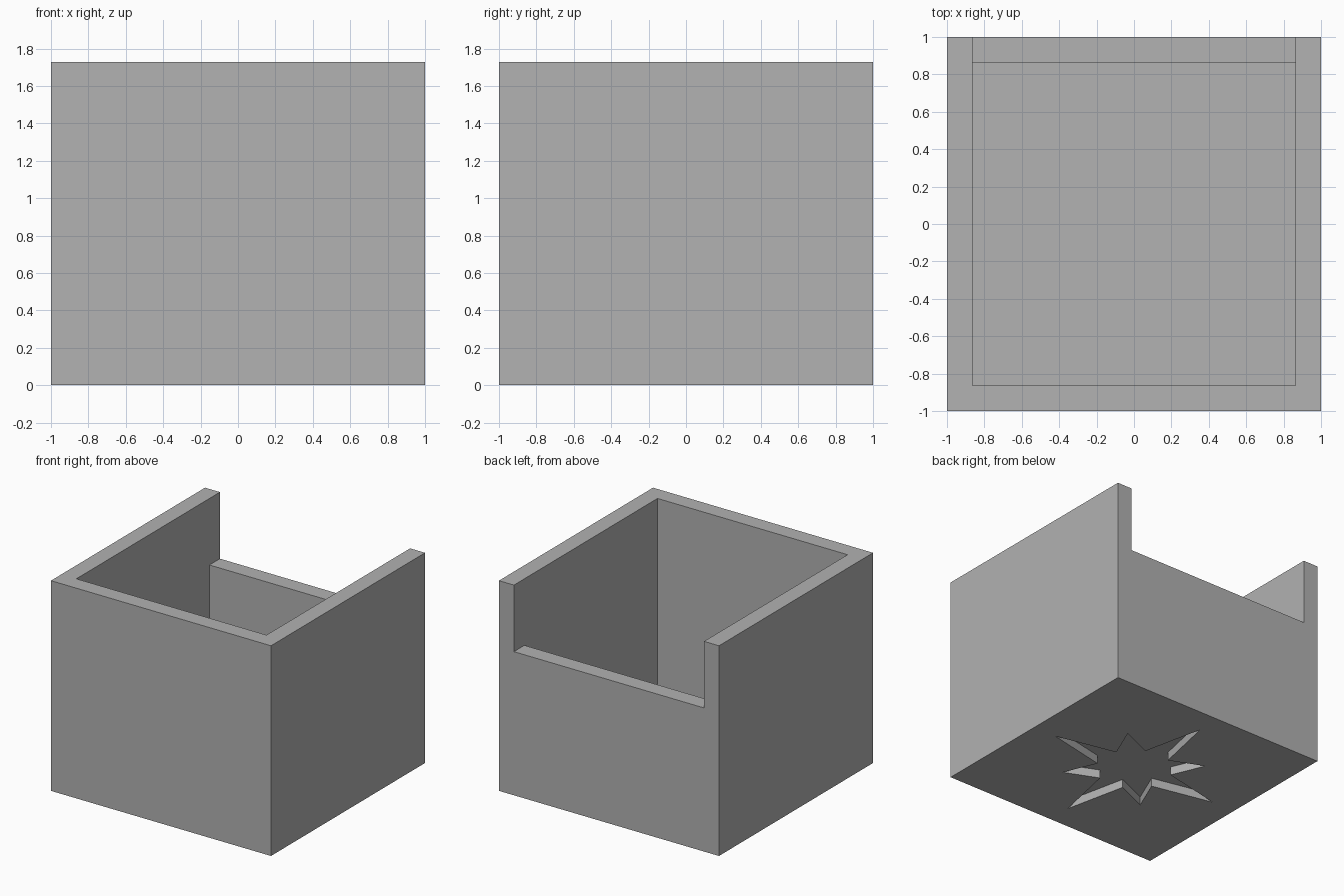
import bpy
import bmesh
from math import sin, cos, pi

WALL = 0.136
HEIGHT = 1.727
BACK_HEIGHT = 1.18
STAR_DEPTH = 0.07

cube = bpy.data.objects.get("Cube")
if cube:
    bpy.data.objects.remove(cube, do_unlink=True)

# Single matte grey
grey = bpy.data.materials.new("light_grey")
grey.use_nodes = True
colour = (0.445, 0.445, 0.445, 1)
grey.diffuse_color = colour
grey.node_tree.nodes["Principled BSDF"].inputs["Base Color"].default_value = colour


def prism(name, outline, low, high):
    """Extrude a flat outline upwards into a closed solid."""
    mesh = bpy.data.meshes.new(name)
    bm = bmesh.new()
    base = bm.faces.new([bm.verts.new((x, y, low)) for x, y in outline])
    top = bmesh.ops.extrude_face_region(bm, geom=[base])["geom"]
    verts = [v for v in top if isinstance(v, bmesh.types.BMVert)]
    bmesh.ops.translate(bm, verts=verts, vec=(0, 0, high - low))
    bmesh.ops.recalc_face_normals(bm, faces=bm.faces)
    bm.to_mesh(mesh)
    bm.free()
    mesh.materials.append(grey)
    obj = bpy.data.objects.new(name, mesh)
    bpy.context.collection.objects.link(obj)
    return obj


def rectangle(x, y0, y1):
    return [(-x, y0), (x, y0), (x, y1), (-x, y1)]


def cut(target, cutter):
    """Subtract a solid from the target, then discard it."""
    cutter.hide_render = True
    mod = target.modifiers.new(cutter.name, "BOOLEAN")
    mod.operation = "DIFFERENCE"
    mod.solver = "EXACT"
    mod.object = cutter
    bpy.context.view_layer.objects.active = target
    bpy.ops.object.modifier_apply(modifier=mod.name)
    bpy.data.objects.remove(cutter, do_unlink=True)


# Open box: outer block, hollow interior, lowered back wall
box = prism("open_box", rectangle(1, -1, 1), 0, HEIGHT)
inner = 1 - WALL
cut(box, prism("interior", rectangle(inner, -inner, inner), WALL, HEIGHT + 0.2))
cut(box, prism("back_opening", rectangle(inner, 0, 1.2), BACK_HEIGHT, HEIGHT + 0.2))

# Eight-pointed star recessed into the underside: long, valley, short, valley
radii = (0.79, 0.293, 0.55, 0.293)
star = [(radii[i % 4] * cos(i * pi / 8), radii[i % 4] * sin(i * pi / 8))
        for i in range(16)]
cut(box, prism("star_recess", star, -0.1, STAR_DEPTH))
